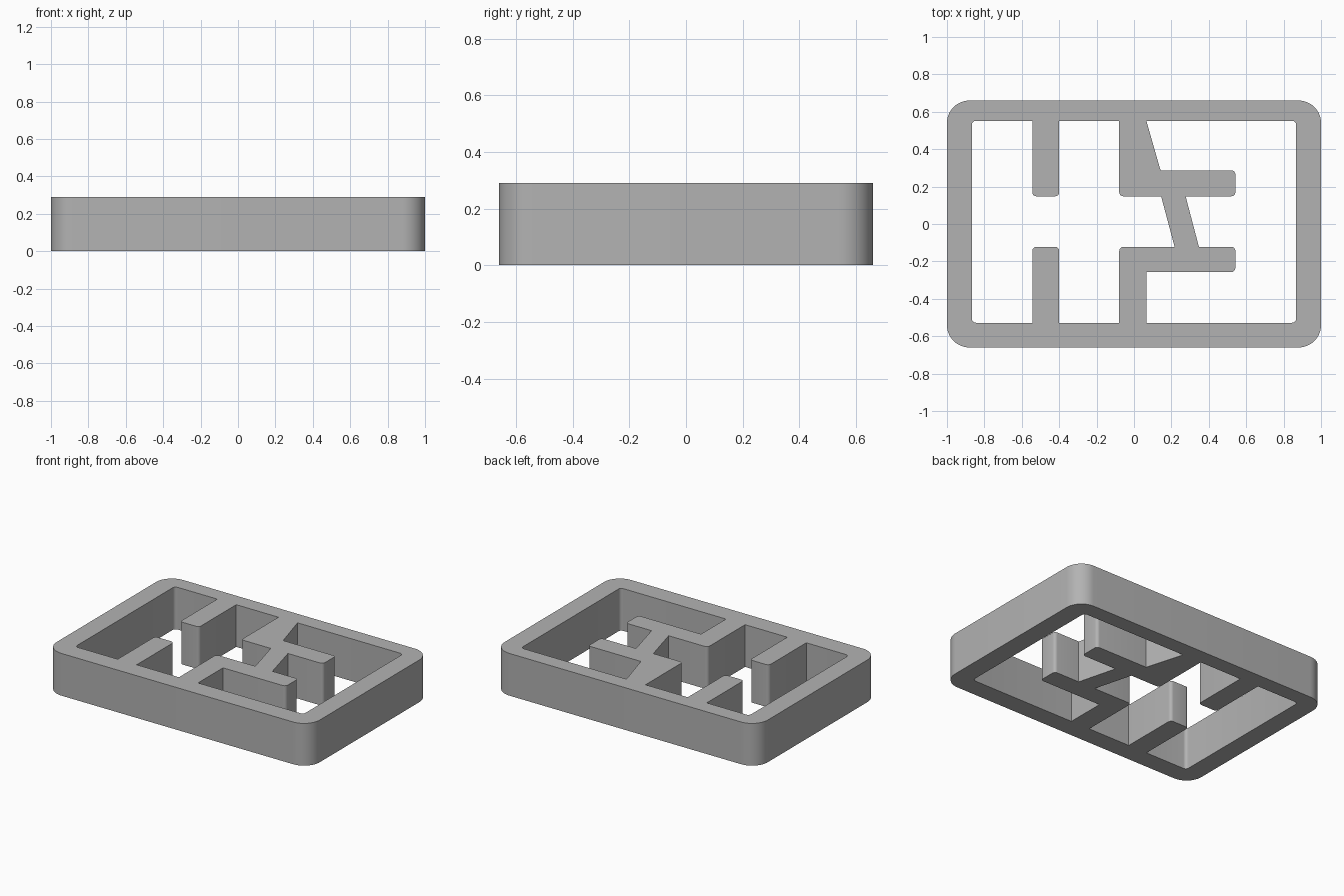
import bpy, bmesh, math
from mathutils import Vector

cube = bpy.data.objects.get("Cube")
if cube:
    bpy.data.objects.remove(cube, do_unlink=True)

HEIGHT = 0.29
SMALL, BIG = 0.022, 0.12          # fillet radii
half_x, half_y = 1.0, 0.66        # outer size
left, right, top, bottom = -0.867, 0.867, 0.552, -0.528   # inside of the rim
stub_a, stub_b = -0.544, -0.4     # short ribs
post_a, post_b = -0.079, 0.066    # middle posts
upper_lo, upper_hi = 0.148, 0.287  # upper arm
lower_lo, lower_hi = -0.257, -0.122  # lower arm
tip = 0.542                       # ends of both arms


def outline(points):
    """Closed profile; each point is x, y and an optional fillet radius."""
    result = []
    for i, (x, y, *fillet) in enumerate(points):
        corner = Vector((x, y))
        if not fillet:
            result.append(corner)
            continue
        r = fillet[0]
        before = (Vector(points[i - 1][:2]) - corner).normalized()
        after = (Vector(points[(i + 1) % len(points)][:2]) - corner).normalized()
        centre = corner + (before + after) * r
        steps = 12 if r > SMALL else 5
        for k in range(steps + 1):
            a = k / steps * math.pi / 2
            result.append(centre - after * r * math.cos(a) - before * r * math.sin(a))
    return result


# Rim with rounded corners
rim = outline([(-half_x, -half_y, BIG), (half_x, -half_y, BIG),
               (half_x, half_y, BIG), (-half_x, half_y, BIG)])

# Left opening, running around the short ribs and the middle posts
left_opening = outline([
    (left, bottom, SMALL), (stub_a, bottom), (stub_a, lower_hi, SMALL),
    (stub_b, lower_hi, SMALL), (stub_b, bottom), (post_a, bottom),
    (post_a, lower_hi, SMALL), (0.217, lower_hi), (0.145, upper_lo),
    (post_a, upper_lo, SMALL), (post_a, top), (stub_b, top),
    (stub_b, upper_lo, SMALL), (stub_a, upper_lo, SMALL), (stub_a, top),
    (left, top, SMALL)])

# Right opening, running around the two arms and the slanted brace
right_opening = outline([
    (post_b, bottom), (right, bottom, SMALL), (right, top, SMALL),
    (post_b, top), (0.142, upper_hi), (tip, upper_hi, SMALL),
    (tip, upper_lo, SMALL), (0.276, upper_lo), (0.347, lower_hi),
    (tip, lower_hi, SMALL), (tip, lower_lo, SMALL), (post_b, lower_lo)])

# Fill the profile and raise it into a solid
bm = bmesh.new()
edges = []
for loop in (rim, left_opening, right_opening):
    verts = [bm.verts.new((p.x, p.y, 0)) for p in loop]
    edges += [bm.edges.new((v, verts[i - 1])) for i, v in enumerate(verts)]
bmesh.ops.triangle_fill(bm, use_beauty=True, use_dissolve=False,
                        edges=edges, normal=(0, 0, 1))
raised = bmesh.ops.extrude_face_region(bm, geom=bm.faces[:], use_keep_orig=True)
bmesh.ops.translate(bm, vec=(0, 0, HEIGHT),
                    verts=[g for g in raised["geom"] if isinstance(g, bmesh.types.BMVert)])
bmesh.ops.recalc_face_normals(bm, faces=bm.faces[:])

mesh = bpy.data.meshes.new("slotted_frame")
bm.to_mesh(mesh)
bm.free()
frame = bpy.data.objects.new("slotted_frame", mesh)
bpy.context.collection.objects.link(frame)

# Plain grey
grey = bpy.data.materials.new("plain_grey")
grey.use_nodes = True
colour = (0.45, 0.45, 0.45, 1)
grey.diffuse_color = colour
grey.node_tree.nodes["Principled BSDF"].inputs["Base Color"].default_value = colour
mesh.materials.append(grey)

bpy.context.view_layer.objects.active = frame
frame.select_set(True)
bpy.ops.object.shade_smooth_by_angle(angle=math.radians(30))
